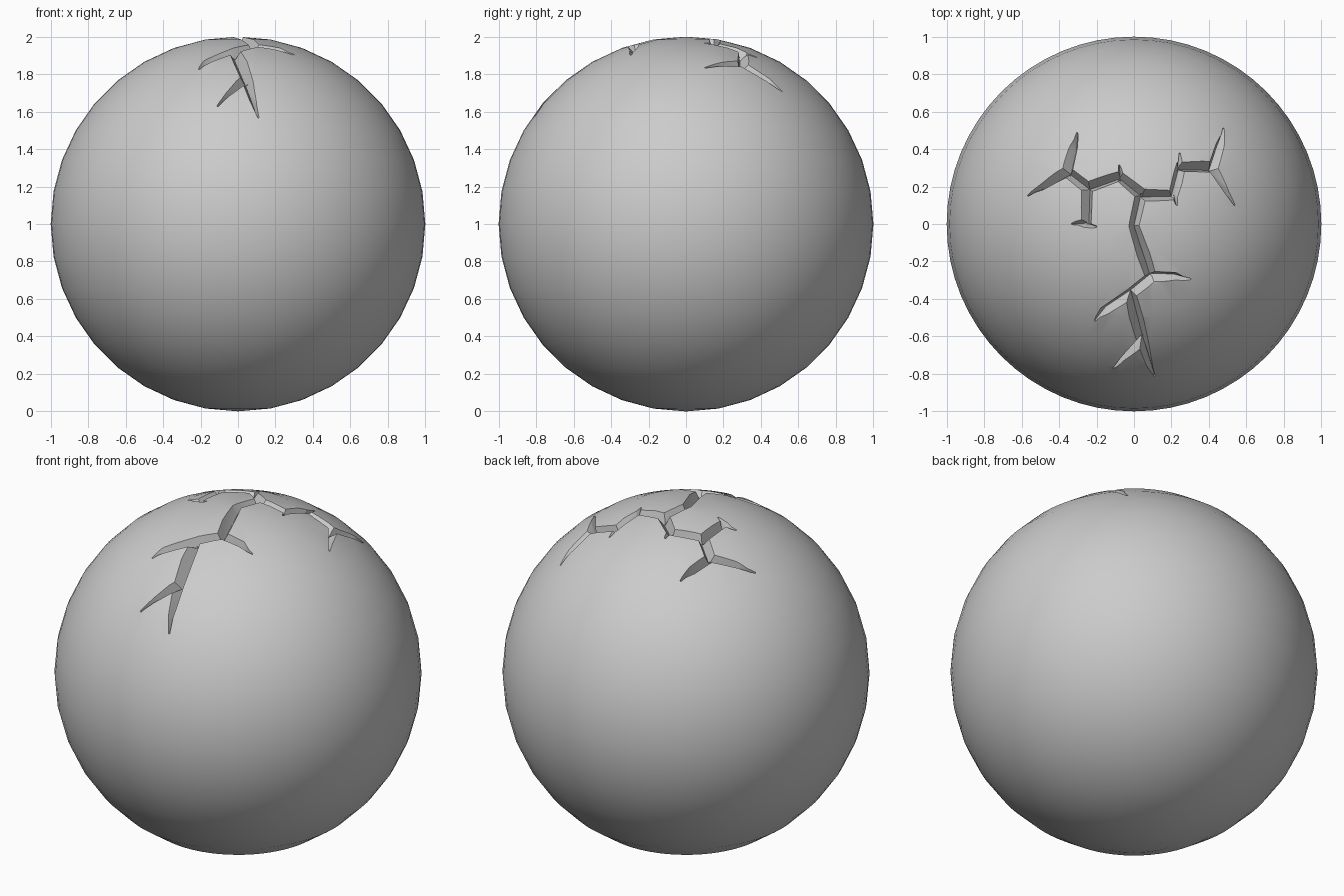
import bpy, bmesh
from math import sqrt
from mathutils import Vector

if "Cube" in bpy.data.objects:
    bpy.data.objects.remove(bpy.data.objects["Cube"])

CENTER = Vector((0, 0, 1))
RISE = 0.04          # how far the cutters stand above the surface

# Ball
bpy.ops.mesh.primitive_uv_sphere_add(segments=64, ring_count=18, radius=1, location=CENTER)
ball = bpy.context.object
ball.name = "cracked_ball"

# Crack paths seen from above: x, y, size (1 = full width, 0 = tip)
paths = [
    [(-.57, .15, 0), (-.49, .20, .6), (-.36, .28, 1), (-.25, .195, 1), (-.08, .255, .9),
     (.045, .155, 1.1), (.21, .155, .9), (.25, .305, .9), (.42, .305, 1), (.54, .10, 0)],
    [(.42, .29, 1), (.46, .42, .8), (.48, .515, 0)],
    [(-.36, .27, 1), (-.325, .41, .8), (-.305, .49, 0)],
    [(-.25, .20, 1), (-.255, .0, .9)],
    [(-.335, .0, 0), (-.265, .005, .8), (-.20, -.015, 0)],
    [(.24, .27, .8), (.245, .38, 0)],
    [(.22, .18, .8), (.23, .10, 0)],
    [(-.075, .24, .8), (-.08, .315, 0)],
    [(.04, .17, 1), (.0, -.01, .9), (.09, -.285, 1), (-.02, -.375, 1),
     (-.16, -.465, .8), (-.21, -.52, 0)],
    [(.08, -.28, 1), (.22, -.28, .7), (.305, -.295, 0)],
    [(-.02, -.37, 1), (.05, -.64, 1), (.11, -.815, 0)],
    [(.05, -.62, 1), (-.11, -.77, 0)],
]


def crack_cutter(path):
    """V-shaped mitred trench that follows the ball surface."""
    pts = [Vector((x, y, sqrt(1 - x * x - y * y))) for x, y, _ in path]
    bm = bmesh.new()
    rings = []
    for i, (n, (_, _, size)) in enumerate(zip(pts, path)):
        before = n - pts[i - 1] if i else pts[1] - n
        after = pts[i + 1] - n if i < len(pts) - 1 else before
        d0, d1 = before.normalized(), after.normalized()
        side = n.cross(d0 + d1).normalized()
        stretch = 1 / max(.6, side.dot(n.cross(d0).normalized()))
        depth = .02 + .04 * size
        half = (.004 + .026 * size) * stretch * (1 + RISE / depth)
        top = CENTER + n * (1 + RISE)
        rings.append([bm.verts.new(p) for p in
                      (top - side * half, CENTER + n * (1 - depth), top + side * half)])
    for a, b in zip(rings, rings[1:]):
        for k in range(3):
            m = (k + 1) % 3
            bm.faces.new((a[k], a[m], b[m]))
            bm.faces.new((a[k], b[m], b[k]))
    bm.faces.new(rings[0])
    bm.faces.new(rings[-1][::-1])
    bmesh.ops.recalc_face_normals(bm, faces=bm.faces)
    mesh = bpy.data.meshes.new("crack_cutter")
    bm.to_mesh(mesh)
    bm.free()
    obj = bpy.data.objects.new("crack_cutter", mesh)
    bpy.context.collection.objects.link(obj)
    obj.hide_render = True
    return obj


# Carve every crack
for path in paths:
    cutter = crack_cutter(path)
    mod = ball.modifiers.new("crack", 'BOOLEAN')
    mod.operation, mod.solver, mod.object = 'DIFFERENCE', 'EXACT', cutter
    bpy.context.view_layer.objects.active = ball
    bpy.ops.object.modifier_apply(modifier=mod.name)
    bpy.data.objects.remove(cutter)

# Smooth ball, sharp crack edges
bpy.ops.object.select_all(action='DESELECT')
ball.select_set(True)
bpy.context.view_layer.objects.active = ball
bpy.ops.object.shade_smooth_by_angle(angle=0.5)
